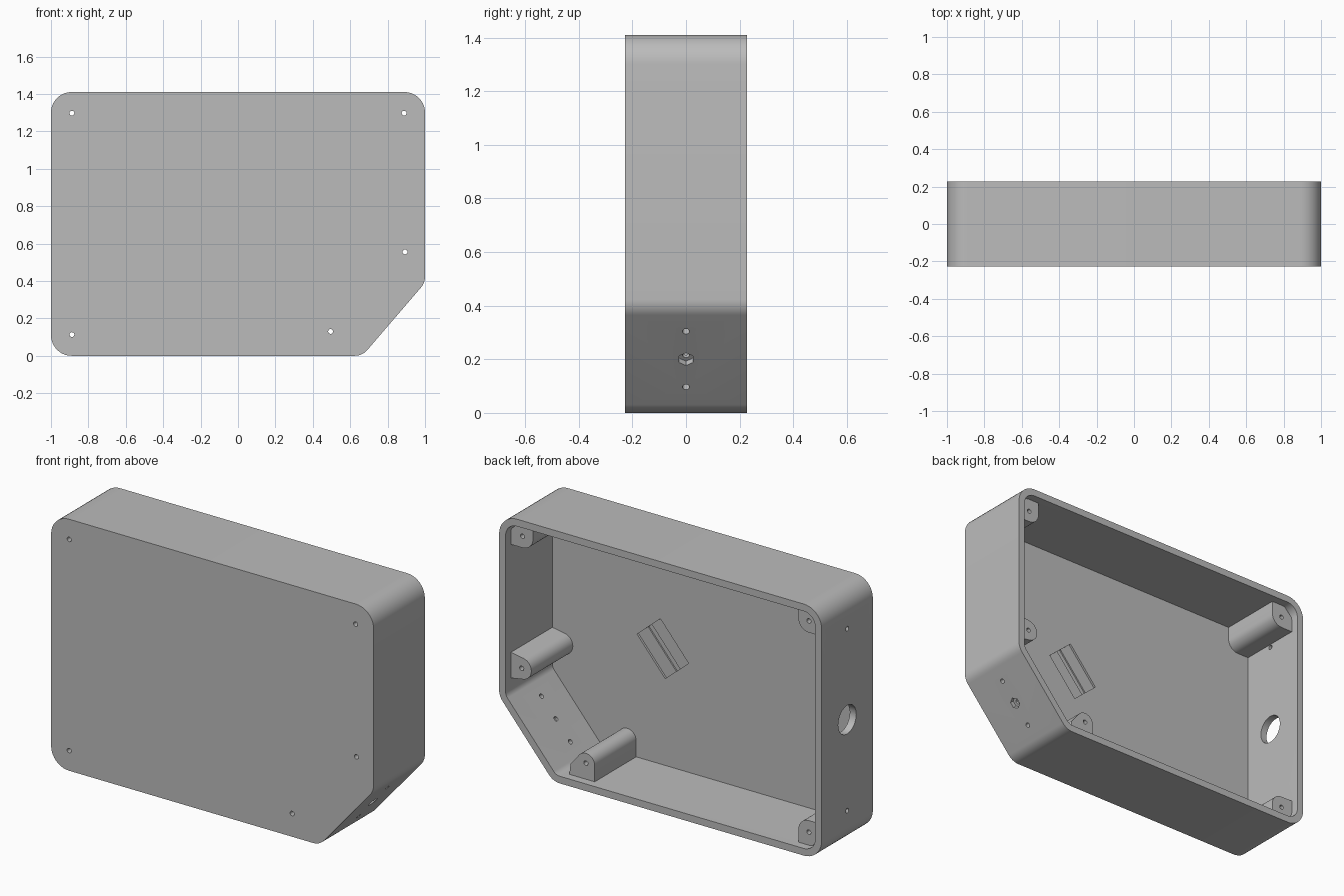
import bpy, bmesh, math
from mathutils import Vector, Matrix
from mathutils.geometry import convex_hull_2d

if "Cube" in bpy.data.objects:
    bpy.data.objects.remove(bpy.data.objects["Cube"])

H, D, T = 1.41, 0.227, 0.04           # height, half depth, wall thickness
FLOOR = -D + T                        # inner side of the front panel

grey = bpy.data.materials.new("plain grey")
grey.diffuse_color = (0.5, 0.5, 0.5, 1)
grey.use_nodes = True
grey.node_tree.nodes["Principled BSDF"].inputs["Base Color"].default_value = grey.diffuse_color


def finish(bm, name):
    bmesh.ops.recalc_face_normals(bm, faces=bm.faces)
    me = bpy.data.meshes.new(name)
    bm.to_mesh(me)
    bm.free()
    me.materials.append(grey)
    ob = bpy.data.objects.new(name, me)
    bpy.context.collection.objects.link(ob)
    return ob


def prism(name, pts, y0, y1):
    """Extrude an x-z outline along y."""
    bm = bmesh.new()
    face = bm.faces.new([bm.verts.new((x, y0, z)) for x, z in pts])
    ext = bmesh.ops.extrude_face_region(bm, geom=[face])["geom"]
    moved = [v for v in ext if isinstance(v, bmesh.types.BMVert)]
    bmesh.ops.translate(bm, verts=moved, vec=(0, y1 - y0, 0))
    return finish(bm, name)


def rod(name, center, axis, r, length, sides=24):
    bm = bmesh.new()
    rot = Vector(axis).to_track_quat('Z', 'Y').to_matrix().to_4x4()
    bmesh.ops.create_cone(bm, cap_ends=True, segments=sides, radius1=r, radius2=r,
                          depth=length, matrix=Matrix.Translation(center) @ rot)
    return finish(bm, name)


def boolean(target, tool, op):
    mod = target.modifiers.new(op, 'BOOLEAN')
    mod.operation, mod.object, mod.solver = op, tool, 'EXACT'
    bpy.context.view_layer.objects.active = target
    bpy.ops.object.modifier_apply(modifier=mod.name)
    bpy.data.objects.remove(tool)


def rounded(corners, inset):
    """Inset outline with filleted corners; corners are (x, z, radius), anticlockwise."""
    out, n = [], len(corners)
    for i, (x, z, r) in enumerate(corners):
        p = Vector((x, z))
        a = (Vector(corners[i - 1][:2]) - p).normalized()
        b = (Vector(corners[(i + 1) % n][:2]) - p).normalized()
        half = a.angle(b) / 2
        c = p + (a + b).normalized() * (r / math.sin(half))
        start = Vector((a.y, -a.x)) * -1
        if start.dot(a + b) < 0:
            start = -start
        first = math.atan2(-start.y, -start.x)
        sweep = math.pi - 2 * half
        for k in range(11):
            t = first + sweep * k / 10
            out.append((c.x + (r - inset) * math.cos(t), c.y + (r - inset) * math.sin(t)))
    return out


# Case: tray with one cut-off corner, open at the back
outline = [(-1, 0, .11), (.665, 0, .09), (1, .39, .09), (1, H, .11), (-1, H, .11)]
case = prism("case", rounded(outline, 0), -D, D)
boolean(case, prism("cavity", rounded(outline, T), FLOOR, D + .1), 'DIFFERENCE')


# Screw posts: round inner side, blended into the walls
def post(cx, cz, r, anchors):
    pts = [(cx + r * math.cos(k * math.pi / 16), cz + r * math.sin(k * math.pi / 16))
           for k in range(32)] + anchors
    hull = [pts[i] for i in convex_hull_2d([Vector(p) for p in pts])]
    boolean(case, prism("screw_post", hull, -.205, .18), 'UNION')


screws = [(.495, .13), (.893, .555)]
post(.495, .13, .055, [(.44, .02), (.6, .02), (.59, .10)])
post(.893, .555, .06, [(.98, .63), (.98, .48)])
for sx, sz in ((-1, -1), (-1, 1), (1, 1)):
    cx, cz, r = sx * .888, H / 2 + sz * .592, .065
    wall = H / 2 + sz * (H / 2 - .02)
    post(cx, cz, r, [(sx * .98, cz - sz * r), (sx * .98, cz),
                     (cx, wall), (cx - sx * r, wall)])
    screws.append((cx, cz))

# Screw holes through the panel and posts
for x, z in screws:
    boolean(case, rod("screw_hole", (x, 0, z), (0, 1, 0), .013, 1, 16), 'DIFFERENCE')

# Left wall: large port and two small holes
for z, r in ((.705, .08), (1.215, .013), (.195, .013)):
    boolean(case, rod("side_hole", (-1, 0, z), (1, 0, 0), r, .16, 32 if r > .05 else 16),
            'DIFFERENCE')

# Slanted wall: three small holes, the middle one with a hexagonal pocket
along = Vector((.335, 0, .39)).normalized()
normal = Vector((along.z, 0, -along.x))
mid = Vector((.837, 0, .2))
for s in (-.137, 0, .137):
    boolean(case, rod("slant_hole", mid + along * s, normal, .013, .12, 16), 'DIFFERENCE')
boolean(case, rod("hex_pocket", mid, normal, .031, .05, 6), 'DIFFERENCE')


# Shallow grooved recess in the panel, lined up with the slanted wall
def slot(center, across, length, depth):
    c = Vector(center)
    u, v = normal * across / 2, along * length / 2
    corners = [c - u - v, c + u - v, c + u + v, c - u + v]
    boolean(case, prism("groove", [(p.x, p.z) for p in corners],
                        FLOOR - depth, FLOOR + .05), 'DIFFERENCE')


seat = Vector((.275, 0, .69))
slot(seat + normal * .053, .085, .268, .012)
slot(seat - normal * .053, .085, .268, .012)
slot(seat, .03, .268, .02)

# Smooth rounded walls, sharp edges
bpy.ops.object.select_all(action='DESELECT')
case.select_set(True)
bpy.context.view_layer.objects.active = case
bpy.ops.object.shade_smooth_by_angle(angle=math.radians(30))
